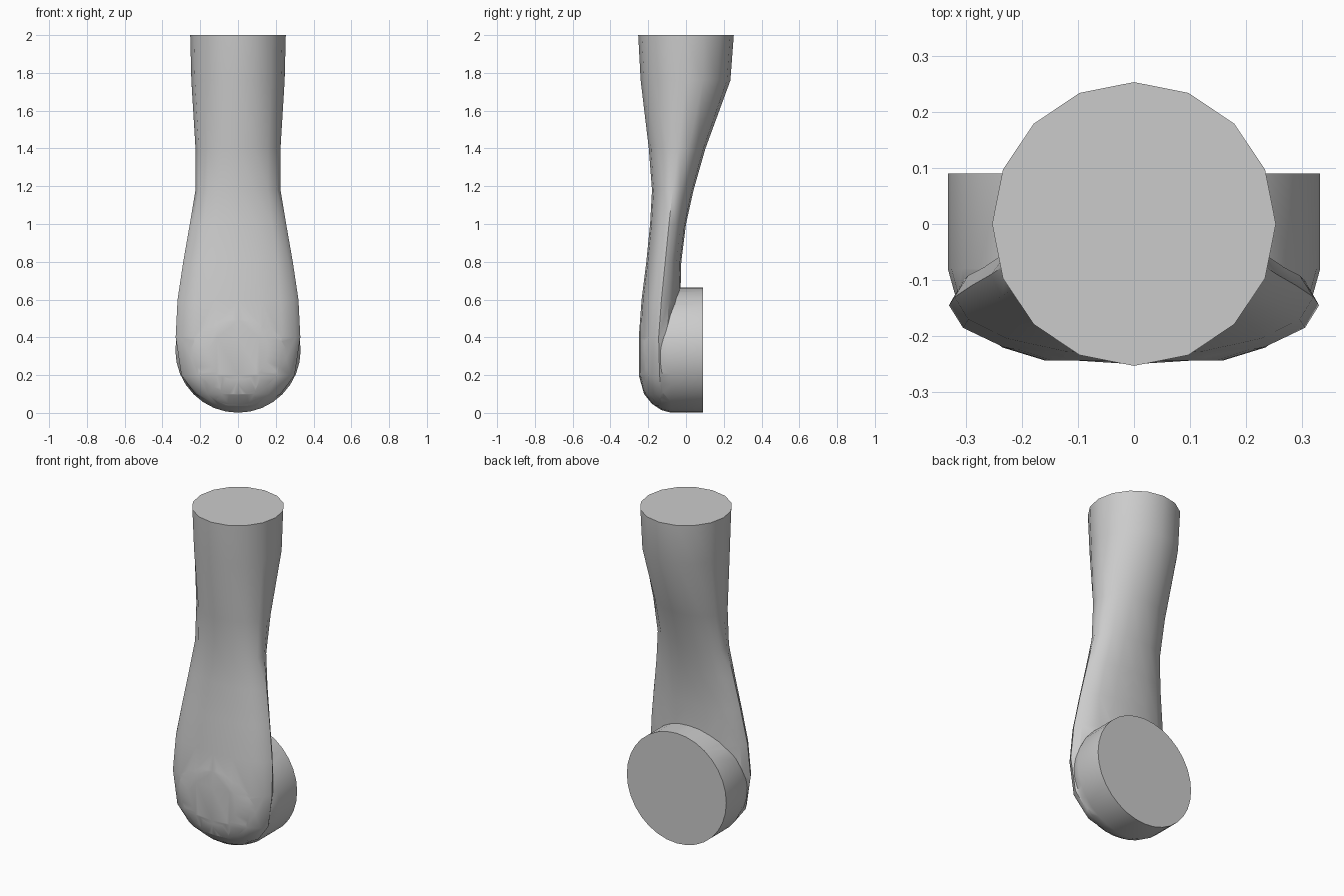
import bpy, bmesh, math

if "Cube" in bpy.data.objects:
    bpy.data.objects.remove(bpy.data.objects["Cube"])

SIDES = 16

grey = bpy.data.materials.new("plain grey")
grey.use_nodes = True
grey.diffuse_color = (0.6, 0.6, 0.6, 1)
grey.node_tree.nodes["Principled BSDF"].inputs["Base Color"].default_value = (0.6, 0.6, 0.6, 1)


def loft(name, rings):
    """Skin a list of closed point rings and cap both ends."""
    bm = bmesh.new()
    loops = [[bm.verts.new(p) for p in ring] for ring in rings]
    for a, b in zip(loops, loops[1:]):
        for i in range(len(a)):
            j = (i + 1) % len(a)
            bm.faces.new((a[i], a[j], b[j], b[i]))
    bm.faces.new(loops[0])
    bm.faces.new(loops[-1])
    bmesh.ops.recalc_face_normals(bm, faces=bm.faces)
    mesh = bpy.data.meshes.new(name)
    bm.to_mesh(mesh)
    bm.free()
    mesh.materials.append(grey)
    obj = bpy.data.objects.new(name, mesh)
    bpy.context.collection.objects.link(obj)
    return obj


def stem_ring(z, half_width, front, middle, back):
    """Oval whose widest line sits at y = middle."""
    ring = []
    for i in range(SIDES):
        a = math.tau * i / SIDES
        s = math.sin(a)
        depth = back - middle if s > 0 else middle - front
        ring.append((half_width * math.cos(a), middle + depth * s, z))
    return ring


def disc_ring(y, radius):
    ring = []
    for i in range(2 * SIDES):
        a = math.tau * i / (2 * SIDES)
        ring.append((radius * math.cos(a), y, 0.333 + radius * math.sin(a)))
    return ring


# Stem: round at the top, flattening into a paddle (z, half width, front, middle, back)
stem_sections = [
    (2.0, 0.253, -0.253, 0.0, 0.253),
    (1.76, 0.247, -0.24, 0.0, 0.235),
    (1.4, 0.225, -0.197, -0.04, 0.103),
    (1.18, 0.225, -0.18, -0.07, 0.04),
    (1.0, 0.255, -0.19, -0.09, 0.0),
    (0.8, 0.29, -0.21, -0.11, -0.025),
    (0.6, 0.32, -0.235, -0.13, -0.03),
    (0.4, 0.33, -0.25, -0.145, -0.03),
    (0.2, 0.3, -0.25, -0.14, -0.03),
    (0.1, 0.226, -0.222, -0.13, -0.03),
    (0.04, 0.13, -0.17, -0.1, -0.03),
]
stem = loft("stem", [stem_ring(*s) for s in stem_sections])

# Round end with a flat back and domed front (y, radius)
disc_profile = [(0.09, 0.332), (-0.08, 0.332), (-0.13, 0.318),
                (-0.18, 0.285), (-0.22, 0.235), (-0.243, 0.16)]
disc = loft("round_end", [disc_ring(*p) for p in disc_profile])

# Join the round end into the stem
union = stem.modifiers.new("join", "BOOLEAN")
union.operation = "UNION"
union.solver = "EXACT"
union.object = disc
bpy.ops.object.select_all(action="DESELECT")
stem.select_set(True)
bpy.context.view_layer.objects.active = stem
bpy.ops.object.modifier_apply(modifier="join")
bpy.data.objects.remove(disc)
bpy.ops.object.shade_smooth_by_angle(angle=math.radians(40))
